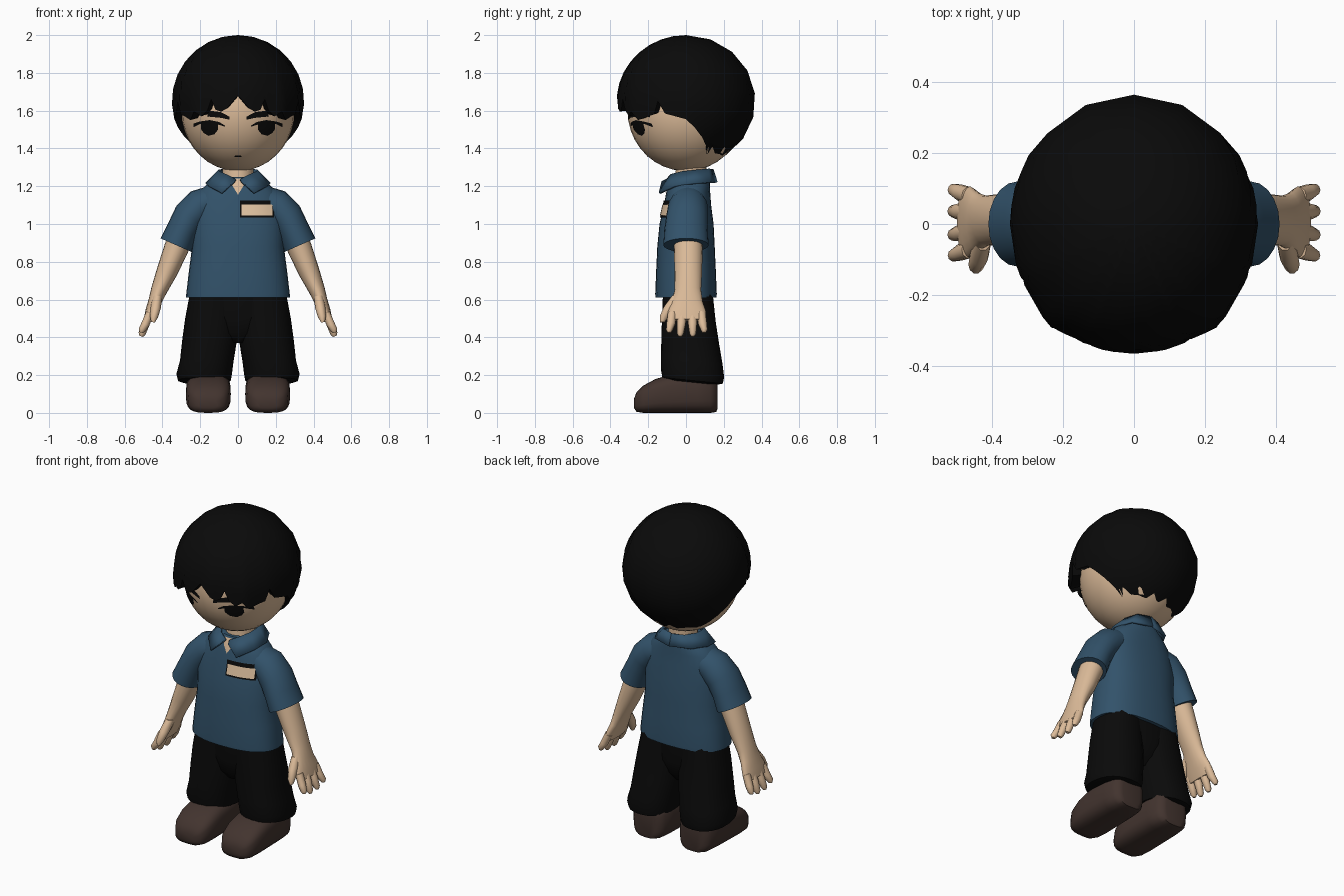
import bpy, bmesh, math
from mathutils import Vector
from mathutils.bvhtree import BVHTree


def material(name, rgb):
    m = bpy.data.materials.new(name)
    m.diffuse_color = (*rgb, 1)
    return m


SKIN = material("skin", (0.72, 0.50, 0.32))
SHIRT = material("shirt blue", (0.032, 0.085, 0.145))
BLACK = material("black", (0.003, 0.003, 0.003))
SHOE = material("shoe brown", (0.055, 0.034, 0.028))
LABEL = material("label cream", (0.76, 0.55, 0.36))


def make(name, verts, faces, mat, thick=0):
    bm = bmesh.new()
    vs = [bm.verts.new(v) for v in verts]
    for f in faces:
        bm.faces.new([vs[i] for i in f])
    bmesh.ops.remove_doubles(bm, verts=bm.verts, dist=1e-5)
    bmesh.ops.recalc_face_normals(bm, faces=bm.faces)
    me = bpy.data.meshes.new(name)
    bm.to_mesh(me)
    bm.free()
    me.materials.append(mat)
    ob = bpy.data.objects.new(name, me)
    bpy.context.collection.objects.link(ob)
    if thick:
        mod = ob.modifiers.new("thickness", "SOLIDIFY")
        mod.thickness = thick
        mod.offset = 0
    return ob


def spow(a, p):
    return math.copysign(abs(a) ** (2 / p), a)


def loft(name, rings, mat, n=20, p=2.0, tilt=0.0):
    """Skin closed superellipse rings given as (centre, u axis, v axis)."""
    verts = []
    for c, u, v in rings:
        for i in range(n):
            a = 2 * math.pi * i / n
            q = Vector(c) + Vector(u) * spow(math.cos(a), p) + Vector(v) * spow(math.sin(a), p)
            q.z += tilt * q.y
            verts.append(q)
    m = len(rings)
    faces = [(r * n + i, r * n + (i + 1) % n, (r + 1) * n + (i + 1) % n, (r + 1) * n + i)
             for r in range(m - 1) for i in range(n)]
    faces += [tuple(range(n)), tuple(range((m - 1) * n, m * n))]
    return make(name, verts, faces, mat)


def upright(name, rows, mat, s=1, **kw):
    """Rows are (z, centre x, centre y, x radius, y radius)."""
    return loft(name, [((s * x, y, z), (rx, 0, 0), (0, ry, 0)) for z, x, y, rx, ry in rows], mat, **kw)


def limb(name, rows, mat, s=1, **kw):
    """Rows are (x, y, z, thickness radius, y radius), rings square to the path."""
    rings = []
    for i, (x, y, z, r, ry) in enumerate(rows):
        a, b = rows[max(i - 1, 0)], rows[min(i + 1, len(rows) - 1)]
        d = Vector((b[0] - a[0], 0, b[2] - a[2])).normalized()
        rings.append(((s * x, y, z), (-s * d.z * r, 0, d.x * r), (0, ry, 0)))
    return loft(name, rings, mat, **kw)


def decal(name, cols, target, mat, lift=0.004, s=1):
    """Thin plate on the front of target; cols are (x, low z, high z)."""
    me = target.data
    tree = BVHTree.FromPolygons([v.co for v in me.vertices], [p.vertices for p in me.polygons])
    verts = []
    for x, lo, hi in cols:
        for k in range(4):
            z = lo + (hi - lo) * k / 3
            hit = tree.ray_cast(Vector((s * x, -2, z)), Vector((0, 1, 0)))[0]
            verts.append((s * x, hit.y - lift, z))
    faces = [(4 * i + k, 4 * i + 4 + k, 4 * i + 5 + k, 4 * i + 1 + k)
             for i in range(len(cols) - 1) for k in range(3)]
    ob = make(name, verts, faces, mat)
    if sum(p.normal.y for p in ob.data.polygons) > 0:
        ob.data.flip_normals()
    return ob


# Head and neck
head = upright("head", [(1.6 - 0.32 * math.cos(a), 0, 0, 0.3 * math.sin(a), 0.31 * math.sin(a))
                        for a in [math.pi * (0.02 + 0.96 * i / 18) for i in range(19)]], SKIN, n=32)
upright("neck", [(1.14, 0, 0.02, 0.085, 0.085), (1.34, 0, 0.03, 0.08, 0.08)], SKIN)

# Hair cap with a jagged fringe: hem height by angle from the front
HEM = [(0, 1.68), (10, 1.61), (15, 1.595), (20, 1.605), (24, 1.66), (28, 1.60), (34, 1.57),
       (40, 1.595), (46, 1.55), (56, 1.57), (62, 1.58), (66, 1.65), (72, 1.585), (90, 1.555),
       (98, 1.51), (106, 1.46), (114, 1.41), (122, 1.36), (135, 1.32), (157, 1.31), (180, 1.31)]
around = HEM + [(360 - a, z) for a, z in HEM[-2:0:-1]]
STEPS = 8
hv, hf = [], []
for deg, z in around:
    a = math.radians(deg)
    end = math.acos((z - 1.65) / 0.35)
    front = min(deg, 360 - deg)
    for k in range(STEPS + 2):
        ph = end * min(k, STEPS) / STEPS
        flare = 1 + 0.06 * max(0, 1 - abs(front - 42) / 12) * (min(k, STEPS) / STEPS) ** 3
        sc = 0.86 if k > STEPS else flare
        hv.append((0.35 * sc * math.sin(ph) * math.sin(a), -0.367 * sc * math.sin(ph) * math.cos(a),
                   1.65 + 0.35 * min(sc, 1) * math.cos(ph)))
W, N = STEPS + 2, len(around)
for i in range(N):
    j = (i + 1) % N
    hf += [(i * W + k, i * W + k + 1, j * W + k + 1, j * W + k) for k in range(W - 1)]
# The crown points coincide, so share one vertex there
hf = [tuple(dict.fromkeys(0 if q % W == 0 else q for q in f)) for f in hf]
make("hair", hv, hf, BLACK)

# Shirt body
body = upright("shirt_body", [
    (0.61, 0, 0, 0.275, 0.162), (0.63, 0, 0, 0.274, 0.163), (0.75, 0, 0, 0.26, 0.158),
    (0.88, 0, 0, 0.243, 0.152), (1.0, 0, 0.003, 0.245, 0.143), (1.1, 0, 0.008, 0.235, 0.125),
    (1.17, 0, 0.012, 0.205, 0.116), (1.215, 0, 0.018, 0.16, 0.108), (1.25, 0, 0.025, 0.10, 0.10)],
    SHIRT, n=32, p=2.4)

# Open neckline
decal("neckline", [(-0.05, 1.239, 1.24), (-0.025, 1.195, 1.24), (0, 1.155, 1.24),
                   (0.025, 1.195, 1.24), (0.05, 1.239, 1.24)], body, SKIN)

# Name badge
XS = [0.01 + 0.18 * i / 6 for i in range(7)]
decal("badge_frame", [(x, 1.035, 1.125) for x in XS], body, BLACK, 0.006)
decal("badge_label", [(0.1 + (x - 0.1) * 0.91, 1.045, 1.103) for x in XS], body, LABEL, 0.009)

for s, side in ((1, "left"), (-1, "right")):
    # Collar half: inner top edge and folded lower edge
    top = [(0.012, -0.1, 1.235), (0.06, -0.078, 1.26), (0.095, -0.02, 1.275), (0.10, 0.05, 1.283),
           (0.07, 0.115, 1.29), (0, 0.14, 1.29)]
    low = [(0.02, -0.125, 1.222), (0.085, -0.14, 1.163), (0.155, -0.06, 1.2), (0.17, 0.03, 1.213),
           (0.12, 0.125, 1.22), (0, 0.162, 1.22)]
    make("collar_" + side, [(s * x, y, z) for x, y, z in top + low],
         [(i, i + 1, i + 7, i + 6) for i in range(5)], SHIRT, 0.012)

    # Sleeve
    limb("sleeve_" + side, [(0.13, 0.01, 1.12, 0.085, 0.09), (0.2, 0.01, 1.095, 0.092, 0.105),
                            (0.255, 0.005, 1.04, 0.09, 0.11), (0.292, 0, 0.97, 0.085, 0.115),
                            (0.328, 0, 0.888, 0.09, 0.12)], SHIRT, s)

    # Arm and palm
    limb("arm_" + side, [(0.295, 0.01, 0.96, 0.065, 0.075), (0.327, 0.012, 0.87, 0.065, 0.076),
                         (0.375, 0.012, 0.75, 0.056, 0.073), (0.418, 0.01, 0.65, 0.043, 0.07),
                         (0.44, 0.005, 0.59, 0.035, 0.083), (0.46, 0.005, 0.54, 0.03, 0.1),
                         (0.478, 0.005, 0.49, 0.022, 0.1)], SKIN, s)

    # Fingers and thumb
    for k, (y0, y1, zt) in enumerate([(-0.072, -0.088, 0.425), (-0.02, -0.03, 0.405),
                                      (0.033, 0.036, 0.405), (0.08, 0.096, 0.425)]):
        limb(f"finger_{k + 1}_{side}", [
            (0.465, y0, 0.53, 0.022, 0.025), (0.49, (y0 + y1) / 2, 0.47, 0.022, 0.024),
            (0.508, y1, zt + 0.015, 0.019, 0.018), (0.512, y1, zt, 0.01, 0.009)], SKIN, s, n=10)
    limb("thumb_" + side, [(0.425, -0.04, 0.62, 0.025, 0.035), (0.435, -0.085, 0.56, 0.027, 0.034),
                           (0.445, -0.115, 0.51, 0.022, 0.025), (0.45, -0.125, 0.48, 0.01, 0.012)],
         SKIN, s, n=10)

    # Trouser leg
    upright("trouser_leg_" + side, [
        (0.66, 0.125, 0.01, 0.125, 0.13), (0.5, 0.14, 0.015, 0.14, 0.142),
        (0.39, 0.15, 0.022, 0.145, 0.152), (0.28, 0.165, 0.03, 0.142, 0.163),
        (0.21, 0.179, 0.035, 0.147, 0.167), (0.175, 0.178, 0.035, 0.14, 0.16),
        (0.165, 0.175, 0.035, 0.11, 0.13)], BLACK, s, n=24, p=2.3, tilt=-0.1)

    # Shoe, lofted from toe to heel: y, half width, bottom, top
    loft("shoe_" + side, [((s * 0.157, y, (b + t) / 2), (w, 0, 0), (0, 0, (t - b) / 2)) for y, w, b, t in [
        (-0.275, 0.05, 0.025, 0.075), (-0.262, 0.085, 0.006, 0.11), (-0.225, 0.108, 0, 0.145),
        (-0.16, 0.118, 0, 0.18), (-0.09, 0.119, 0, 0.2), (0.06, 0.117, 0, 0.22),
        (0.13, 0.108, 0, 0.22), (0.16, 0.085, 0.005, 0.2), (0.166, 0.06, 0.02, 0.18)]], SHOE, n=24, p=3.2)

    # Brow, lash line and iris
    decal("brow_" + side, [(0.045, 1.552, 1.568), (0.09, 1.562, 1.592), (0.15, 1.568, 1.6),
                           (0.235, 1.565, 1.575)], head, BLACK, s=s)
    decal("lash_" + side, [(0.07, 1.515, 1.522), (0.1, 1.525, 1.54), (0.15, 1.532, 1.55),
                           (0.2, 1.53, 1.543), (0.235, 1.512, 1.532)], head, BLACK, s=s)
    decal("iris_" + side, [(0.105, 1.5, 1.53), (0.125, 1.475, 1.538), (0.155, 1.467, 1.538),
                           (0.18, 1.48, 1.535), (0.195, 1.5, 1.533)], head, BLACK, s=s)

# Hips joining the trouser legs
upright("hips", [(0.37, 0, 0.01, 0.06, 0.07), (0.42, 0, 0.01, 0.13, 0.11), (0.5, 0, 0.012, 0.2, 0.13),
                 (0.66, 0, 0.01, 0.245, 0.13)], BLACK, n=24, p=2.4)

# Mouth
decal("mouth", [(-0.018, 1.355, 1.361), (0, 1.354, 1.363), (0.018, 1.355, 1.361)], head, BLACK)

# Smooth shading with sharp rims
for ob in bpy.context.scene.objects:
    ob.select_set(True)
    bpy.context.view_layer.objects.active = ob
bpy.ops.object.shade_smooth_by_angle(angle=math.radians(50))
